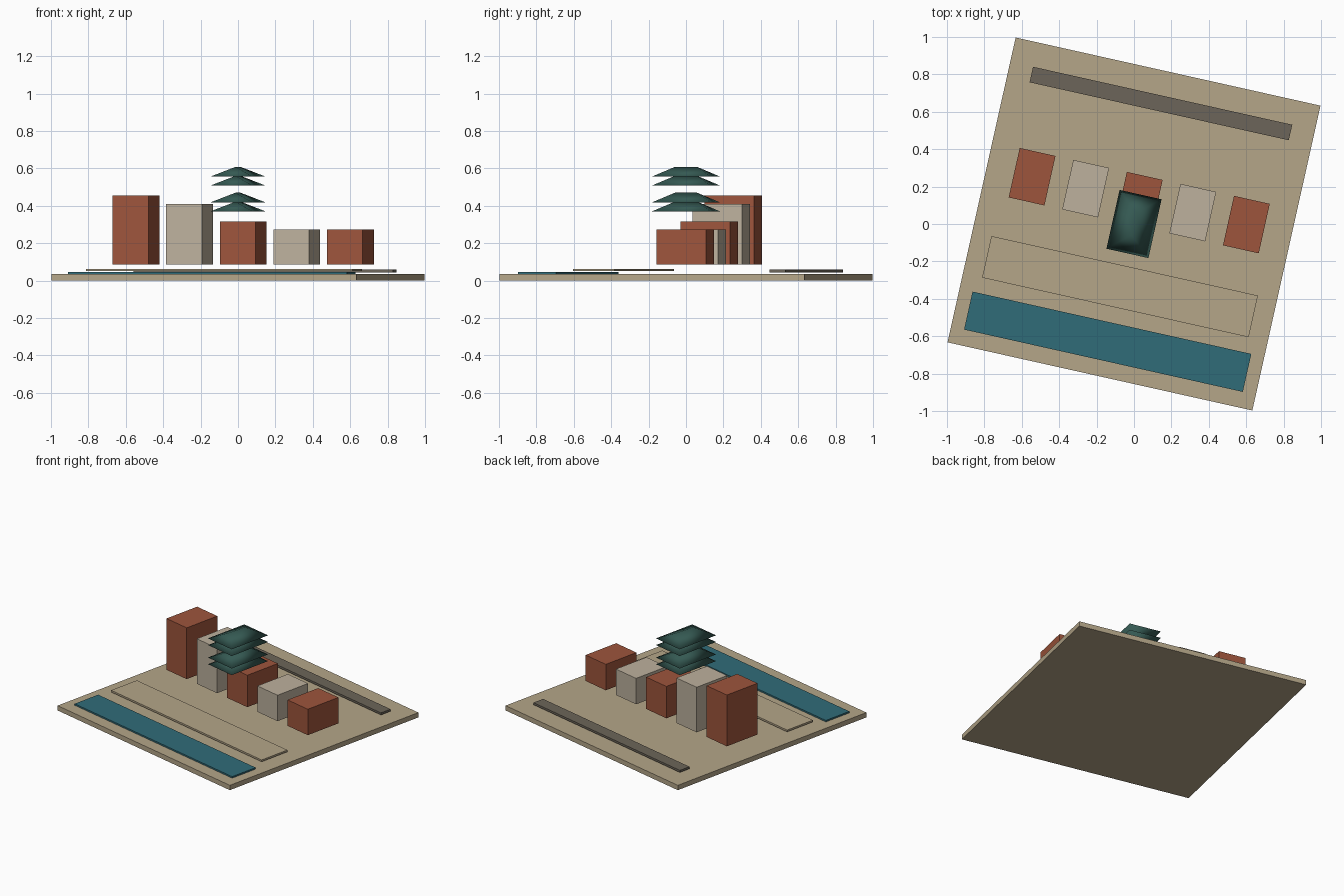
import bpy, bmesh
from math import radians
from mathutils import Matrix

if "Cube" in bpy.data.objects:
    bpy.data.objects.remove(bpy.data.objects["Cube"])

TURN = Matrix.Rotation(radians(-12.6), 4, 'Z')  # whole model is turned on its plot


def material(name, rgb):
    m = bpy.data.materials.new(name)
    m.diffuse_color = (*rgb, 1)
    m.use_nodes = True
    m.node_tree.nodes["Principled BSDF"].inputs["Base Color"].default_value = m.diffuse_color
    return m


sand = material("sand", (0.46, 0.38, 0.25))
water = material("water", (0.03, 0.15, 0.19))
asphalt = material("asphalt", (0.15, 0.13, 0.10))
brick = material("brick", (0.34, 0.09, 0.045))
plaster = material("plaster", (0.51, 0.44, 0.34))
green = material("green", (0.035, 0.10, 0.085))


def finish(bm, name, mat, smooth=False):
    bmesh.ops.recalc_face_normals(bm, faces=bm.faces)
    for f in bm.faces:
        f.smooth = smooth
    bm.transform(TURN)
    mesh = bpy.data.meshes.new(name)
    bm.to_mesh(mesh)
    bm.free()
    mesh.materials.append(mat)
    bpy.context.collection.objects.link(bpy.data.objects.new(name, mesh))


def box(name, mat, u, v, w, d, z0, z1):
    bm = bmesh.new()
    bmesh.ops.create_cube(bm, size=1, matrix=Matrix.Translation((u, v, (z0 + z1) / 2))
                          @ Matrix.Diagonal((w, d, z1 - z0, 1)))
    finish(bm, name, mat)


def hip_roof(name, z0, z1, w=0.115, d=0.161, ridge=0.06):
    bm = bmesh.new()
    a, b, c, e = [bm.verts.new((x, y, z0)) for x, y in ((-w, -d), (w, -d), (w, d), (-w, d))]
    r0, r1 = bm.verts.new((0, -ridge, z1)), bm.verts.new((0, ridge, z1))
    for f in ((e, c, b, a), (a, b, r0), (b, c, r1, r0), (c, e, r1), (e, a, r0, r1)):
        bm.faces.new(f)
    finish(bm, name, green, smooth=True)


# Ground slab and flat strips
box("ground_slab", sand, 0, 0, 1.67, 1.67, 0, 0.035)
box("water_strip", water, 0, -0.645, 1.527, 0.208, 0.035, 0.046)
box("promenade", sand, 0, -0.343, 1.46, 0.228, 0.05, 0.063)
box("back_road", asphalt, 0, 0.66, 1.42, 0.085, 0.043, 0.058)

# Row of raised buildings
for i, top in enumerate((0.455, 0.41, 0.315, 0.272, 0.272)):
    box(f"building_{i + 1}", plaster if i % 2 else brick,
        (i - 2) * 0.2935, 0.128, 0.196, 0.271, 0.085, top)

# Two pairs of stacked hipped roofs
for i, z in enumerate((0.37, 0.418, 0.508, 0.556)):
    hip_roof(f"tower_roof_{i + 1}", z, z + 0.052)
